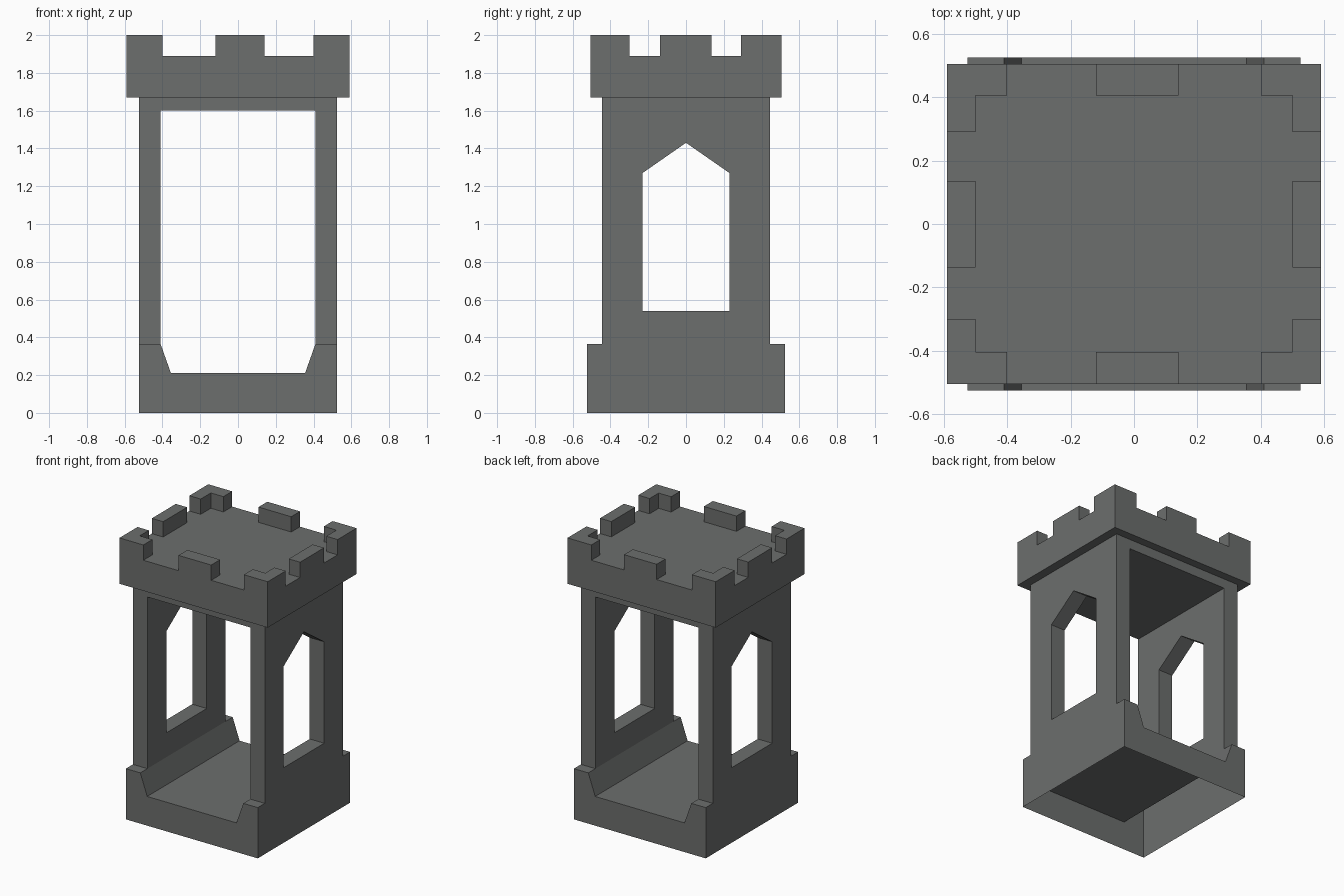
import bpy
import bmesh
from mathutils import Vector

if "Cube" in bpy.data.objects:
    bpy.data.objects.remove(bpy.data.objects["Cube"])

stone = bpy.data.materials.new("grey_stone")
stone.diffuse_color = (0.15, 0.156, 0.153, 1)
stone.use_nodes = True
stone.node_tree.nodes["Principled BSDF"].inputs["Base Color"].default_value = stone.diffuse_color


def finish(bm, name):
    bmesh.ops.recalc_face_normals(bm, faces=bm.faces[:])
    me = bpy.data.meshes.new(name)
    bm.to_mesh(me)
    bm.free()
    me.materials.append(stone)
    ob = bpy.data.objects.new(name, me)
    bpy.context.collection.objects.link(ob)
    return ob


def prism(name, profile, axis, half):
    """Extrude a closed (u, z) profile along x or y, symmetric about 0."""
    bm = bmesh.new()
    rings = []
    for d in (-half, half):
        rings.append([bm.verts.new((d, u, z) if axis == "x" else (u, d, z)) for u, z in profile])
        bm.faces.new(rings[-1])
    n = len(profile)
    for i in range(n):
        j = (i + 1) % n
        bm.faces.new((rings[0][i], rings[0][j], rings[1][j], rings[1][i]))
    return finish(bm, name)


def mirrored(half_profile):
    """Complete a right-hand half profile with its left-hand mirror image."""
    return half_profile + [(-u, z) for u, z in reversed(half_profile) if u > 0]


# Tower walls with the wider foot at front and back
tower = prism("tower_walls", mirrored([(.525, 0), (.525, .365), (.445, .365), (.445, 1.675)]), "x", .525)

# Large front-to-back opening with sloped floor edges, and pointed side windows
cutters = [
    prism("opening_cutter", mirrored([(.355, .21), (.41, .365), (.41, 1.6)]), "y", .8),
    prism("window_cutter", mirrored([(.23, .54), (.23, 1.27), (0, 1.43)]), "x", .8),
]
for c in cutters:
    c.hide_render = True
    mod = tower.modifiers.new(c.name, "BOOLEAN")
    mod.operation = "DIFFERENCE"
    mod.solver = "EXACT"
    mod.object = c
bpy.context.view_layer.update()
baked = tower.evaluated_get(bpy.context.evaluated_depsgraph_get())
bm = bmesh.new()
bm.from_mesh(baked.to_mesh())
tower.modifiers.clear()
for c in cutters:
    bpy.data.objects.remove(c)

# Underside is open and the walls are hollow; the top is hidden by the crown
ends = [f for f in bm.faces if f.calc_center_median().z < .01 or f.calc_center_median().z > 1.67]
bmesh.ops.delete(bm, geom=ends, context="FACES")
bm.to_mesh(tower.data)
bm.free()

# Crown: grid of cells, walls pulled down, merlon cells pulled up
xs = [-.59, -.5, -.4, -.12, .14, .4, .5, .59]
ys = [-.505, -.403, -.3, -.137, .135, .29, .405, .505]
bm = bmesh.new()
v = [[bm.verts.new((x, y, 1.89)) for y in ys] for x in xs]
merlons = []
for i in range(7):
    for j in range(7):
        f = bm.faces.new((v[i][j], v[i + 1][j], v[i + 1][j + 1], v[i][j + 1]))
        on_rim = i in (0, 6) or j in (0, 6)
        in_gap = i in (2, 4) or j in (2, 4)
        if on_rim and not in_gap:
            merlons.append(f)
rim = [e for e in bm.edges if e.is_boundary]
walls = bmesh.ops.extrude_edge_only(bm, edges=rim)["geom"]
bmesh.ops.translate(bm, vec=Vector((0, 0, 1.67 - 1.89)),
                    verts=[g for g in walls if isinstance(g, bmesh.types.BMVert)])
bmesh.ops.holes_fill(bm, edges=[e for e in bm.edges if e.is_boundary], sides=0)
raised = bmesh.ops.extrude_face_region(bm, geom=merlons)["geom"]
bmesh.ops.translate(bm, vec=Vector((0, 0, .11)),
                    verts=[g for g in raised if isinstance(g, bmesh.types.BMVert)])
leftover = [f for f in merlons if f.is_valid]
if leftover:
    bmesh.ops.delete(bm, geom=leftover, context="FACES_ONLY")
bmesh.ops.recalc_face_normals(bm, faces=bm.faces[:])
bmesh.ops.dissolve_limit(bm, angle_limit=.01, verts=bm.verts[:], edges=bm.edges[:])
finish(bm, "battlement_crown")
